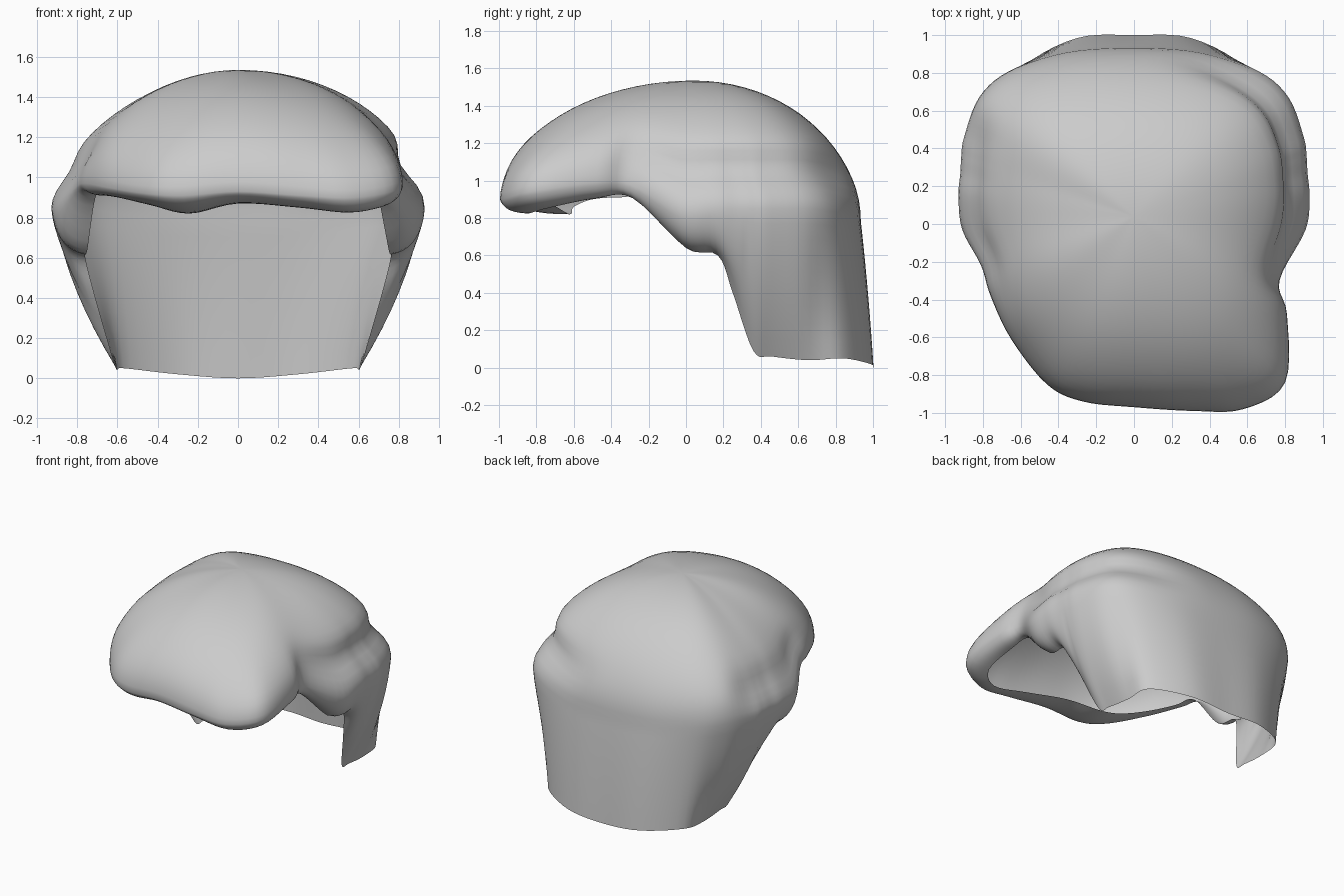
import bpy, bmesh, math
from mathutils import Vector

if "Cube" in bpy.data.objects:
    bpy.data.objects.remove(bpy.data.objects["Cube"])

CROWN = Vector((0, 0.04, 1.535))
SUB, TOP, LOW = 5, 20, 9

# Each column: widest outline point, then the rolled-under rim point
front_right = [
    (0, -.97, .93, 0, -.72, .87), (.32, -.99, .91, .3, -.8, .85),
    (.58, -.98, .90, .55, -.84, .825), (.80, -.84, .94, .69, -.73, .855),
    (.81, -.48, .99, .70, -.48, .905), (.77, -.30, .98, .70, -.28, .905)]
right_side = [
    (.91, -.03, .84, .75, 0, .64), (.93, .15, .85, .76, .17, .60),
    (.92, .27, .85, .71, .25, .40), (.915, .36, .85, .62, .36, .09),
    (.90, .46, .85, .61, .46, .06), (.82, .67, .85, .60, .66, .04),
    (.66, .81, .83, .57, .84, .05), (.36, .91, .79, .30, .985, .02)]
back_middle = [(0, .935, .78, 0, 1.0, 0)]
front_left = [
    (-.81, -.22, .95, -.71, -.2, .9), (-.76, -.38, .97, -.67, -.35, .91),
    (-.65, -.61, .95, -.58, -.5, .9), (-.46, -.85, .92, -.42, -.6, .86),
    (-.27, -.94, .91, -.24, -.62, .82)]
left_side = [(-a, b, c, -d, e, f) for a, b, c, d, e, f in reversed(right_side)]
columns = front_right + right_side + back_middle + left_side + front_left


def catmull(a, b, c, d, t):
    return [.5 * (2*q + (r-p)*t + (2*p - 5*q + 4*r - s)*t*t + (3*q - p - 3*r + s)*t**3)
            for p, q, r, s in zip(a, b, c, d)]


def ramp(v, lo, hi):
    v = max(0, min(1, (v - lo) / (hi - lo)))
    return v * v * (3 - 2 * v)


def strand(col):
    """Points from the crown, over the widest outline, to the rim."""
    e, r = Vector(col[:3]), Vector(col[3:])
    ang = math.degrees(math.atan2(e.y, e.x))
    pts = []
    # flatter slope on the left side and the front corners
    left = ramp(-e.x, .4, .9) * ramp(e.y, -.6, -.1) * (1 - ramp(e.y, .4, .7))
    corner = ramp(-e.y, .4, .8) * ramp(abs(e.x), .1, .6)
    power = 2 / (2 - .25 * left - .22 * corner)
    # crease where the top layer overlaps the right side, fading to the back
    crease = ramp(ang, -25, 0) * (1 - ramp(ang, 45, 85)) if e.x > 0 else .5 * left
    for i in range(1, TOP + 1):
        t = math.pi / 2 * i / TOP
        k = math.sin(t) ** power - .08 * crease * math.exp(-((t - 1.25) / .16) ** 2)
        p = CROWN.lerp(e, k)
        p.z = e.z + (CROWN.z - e.z) * max(0, math.cos(t)) ** power
        pts.append(p)
    # lower part: short strands curl under, long ones hang down
    drop = e.z - r.z
    c = e.lerp(r, .12 + .5 * ramp(e.y, .6, .9))
    c.z = e.z - drop * max(.45, 1.1 - drop)
    for i in range(1, LOW + 1):
        t = i / LOW
        pts.append(e * (1-t)**2 + c * 2*t*(1-t) + r * t*t)
    return pts


# Strands all the way around the head
n = len(columns)
strands = []
for i in range(n):
    quad = [columns[(i + k) % n] for k in (-1, 0, 1, 2)]
    strands += [strand(catmull(*quad, s / SUB)) for s in range(SUB)]

# Even out the upper rows so the top is a smooth cap
for j in range(TOP):
    w = 1 - ramp(j / TOP, .45, .85)
    ring = [s[j] for s in strands]
    for _ in range(30):
        ring = [ring[i-1] * .25 + ring[i] * .5 + ring[(i+1) % len(ring)] * .25
                for i in range(len(ring))]
    for s, p in zip(strands, ring):
        s[j] = s[j].lerp(p, w)

# Hair shell, open underneath
bm = bmesh.new()
top = bm.verts.new(CROWN)
grid = [[bm.verts.new(p) for p in s] for s in strands]
for a, b in zip(grid, grid[1:] + grid[:1]):
    bm.faces.new((top, a[0], b[0]))
    for j in range(len(a) - 1):
        bm.faces.new((a[j], a[j+1], b[j+1], b[j]))
bmesh.ops.recalc_face_normals(bm, faces=bm.faces)
bm.normal_update()
if top.normal.z < 0:
    bmesh.ops.reverse_faces(bm, faces=bm.faces)
mesh = bpy.data.meshes.new("hair_shell")
bm.to_mesh(mesh)
bm.free()
hair = bpy.data.objects.new("hair_shell", mesh)
bpy.context.collection.objects.link(hair)
bpy.context.view_layer.objects.active = hair
hair.select_set(True)
bpy.ops.object.shade_smooth_by_angle(angle=math.radians(50))
